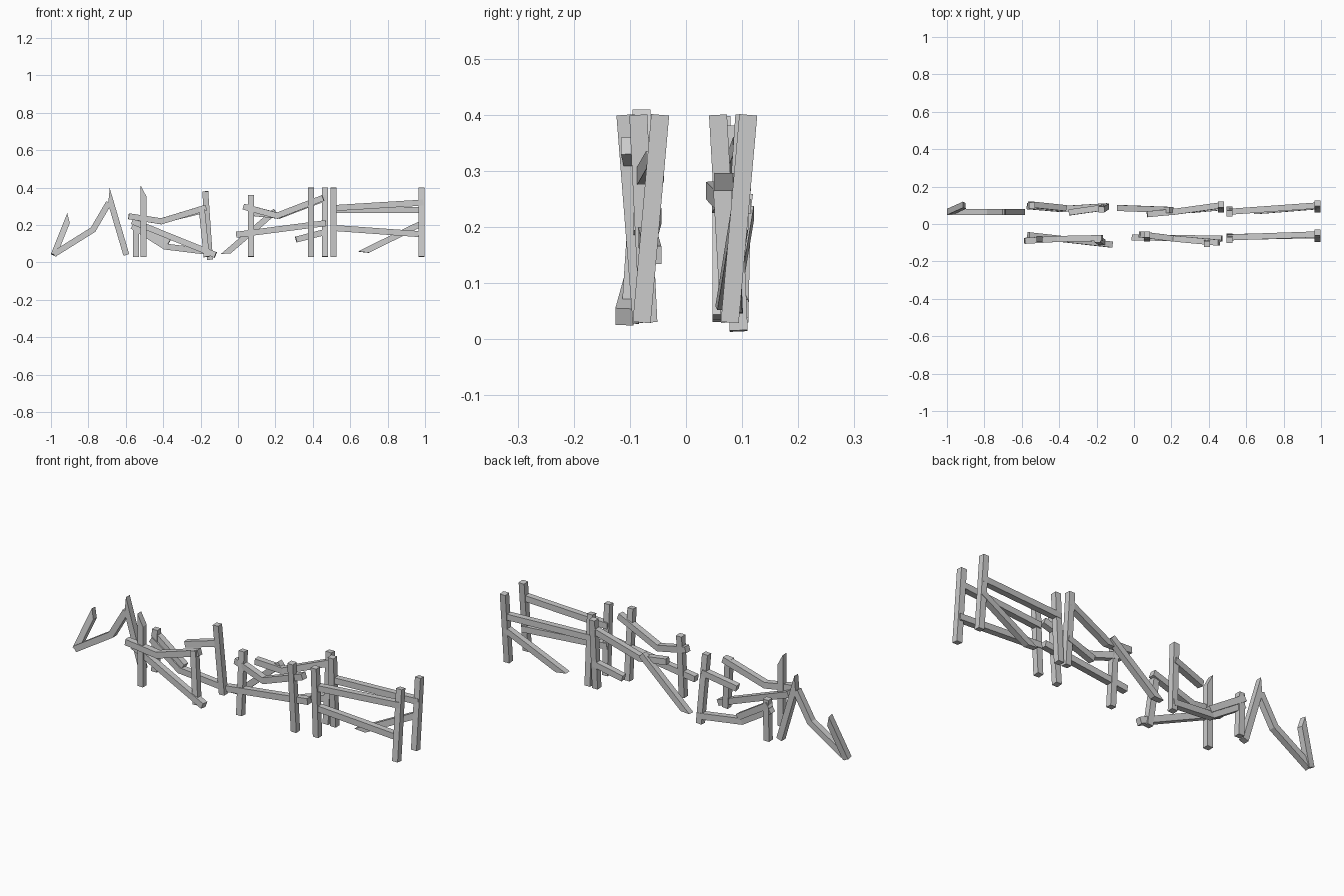
import bpy, bmesh
from mathutils import Vector

if "Cube" in bpy.data.objects:
    bpy.data.objects.remove(bpy.data.objects["Cube"])

T = 0.016  # half thickness of every timber


def timber(name, pts, slant0=0.0, slant1=0.0, half=T):
    """Square timber swept along points (x, y, z), mitred at bends.
    slant0 / slant1 skew the end cuts for splintered ends."""
    pts = [Vector(p) for p in pts]
    n = len(pts)
    dirs = [(pts[i + 1] - pts[i]).normalized() for i in range(n - 1)]
    bm = bmesh.new()
    rings = []
    for i, p in enumerate(pts):
        a, b = dirs[max(i - 1, 0)], dirs[min(i, n - 2)]
        d = (a + b).normalized()
        side = (Vector((0, 1, 0)) - d * d.y).normalized()
        up = side.cross(d)
        k = half / max(d.dot(a), 0.4)
        s = slant0 if i == 0 else slant1 if i == n - 1 else 0
        rings.append([bm.verts.new(p + side * u * half + up * v * k + d * s * v)
                      for u, v in ((-1, -1), (1, -1), (1, 1), (-1, 1))])
    for r, q in zip(rings, rings[1:]):
        for j in range(4):
            bm.faces.new((r[j], r[(j + 1) % 4], q[(j + 1) % 4], q[j]))
    bm.faces.new(rings[0])
    bm.faces.new(rings[-1])
    bmesh.ops.recalc_face_normals(bm, faces=bm.faces[:])
    me = bpy.data.meshes.new(name)
    bm.to_mesh(me)
    bm.free()
    bpy.context.collection.objects.link(bpy.data.objects.new(name, me))


def post(name, x, y0, y1, z0=0.03, z1=0.4, x1=None, slant=0.0):
    timber(name, [(x, y0, z0), (x if x1 is None else x1, y1, z1)], 0, slant)


# front row, right panel
post("front_right_post_a", 0.51, -0.067, -0.085)
post("front_right_post_b", 0.98, -0.079, -0.046)
timber("front_right_upper_rail", [(0.5, -0.072, 0.29), (0.99, -0.055, 0.32)])
timber("front_right_lower_rail", [(0.5, -0.07, 0.185), (0.99, -0.06, 0.15)])

# back row, right panel with one dropped rail
post("back_right_post_a", 0.51, 0.078, 0.057)
post("back_right_post_b", 0.98, 0.078, 0.111)
timber("back_right_upper_rail", [(0.5, 0.065, 0.28), (0.99, 0.1, 0.28)])
timber("back_right_dropped_rail", [(0.67, 0.07, 0.055), (0.985, 0.095, 0.21)], 0.025, 0)

# front row, middle panel with a cracked upper rail
post("front_middle_post_a", 0.07, -0.078, -0.056, z1=0.36)
post("front_middle_post_b", 0.39, -0.079, -0.108)
timber("front_middle_upper_rail", [(0.03, -0.055, 0.298), (0.21, -0.078, 0.25), (0.455, -0.1, 0.345)])
timber("front_middle_lower_rail", [(-0.01, -0.072, 0.148), (0.47, -0.078, 0.21)])

# back row, middle panel with a fallen post
post("back_middle_post", 0.465, 0.078, 0.104)
timber("back_middle_fallen_post", [(-0.065, 0.085, 0.047), (0.2, 0.075, 0.275)], 0.02, 0)
timber("back_middle_upper_rail", [(0.07, 0.052, 0.265), (0.22, 0.066, 0.25), (0.47, 0.1, 0.345)])
timber("back_middle_lower_stub", [(0.31, 0.075, 0.122), (0.475, 0.09, 0.165)])

# front row, left panel
post("front_left_splintered_post", -0.504, -0.079, -0.079, z1=0.38, slant=-0.03)
post("front_left_leaning_post", -0.168, -0.1, -0.082, z1=0.3, x1=-0.195)
timber("front_left_upper_rail", [(-0.585, -0.09, 0.247), (-0.41, -0.08, 0.22), (-0.17, -0.075, 0.293)])
timber("front_left_lower_rail", [(-0.565, -0.06, 0.22), (-0.12, -0.11, 0.04)])

# back row, left panel with broken rails
post("back_left_broken_post", -0.545, 0.095, 0.1, z1=0.25)
post("back_left_leaning_post", -0.15, 0.094, 0.078, z0=0.015, z1=0.38, x1=-0.175)
timber("back_left_upper_stub", [(-0.345, 0.062, 0.24), (-0.16, 0.088, 0.285)])
timber("back_left_drooping_rail", [(-0.56, 0.105, 0.225), (-0.37, 0.085, 0.105)])
timber("back_left_lower_rail", [(-0.565, 0.095, 0.195), (-0.39, 0.08, 0.085), (-0.145, 0.095, 0.055)])

# collapsed section at the far left
timber("collapsed_post_a", [(-0.985, 0.065, 0.04), (-0.907, 0.1, 0.235)], 0, -0.022)
timber("collapsed_rail", [(-0.985, 0.063, 0.044), (-0.775, 0.063, 0.175), (-0.69, 0.063, 0.32)])
timber("collapsed_post_b", [(-0.597, 0.063, 0.04), (-0.69, 0.063, 0.355)], 0, 0.04)
